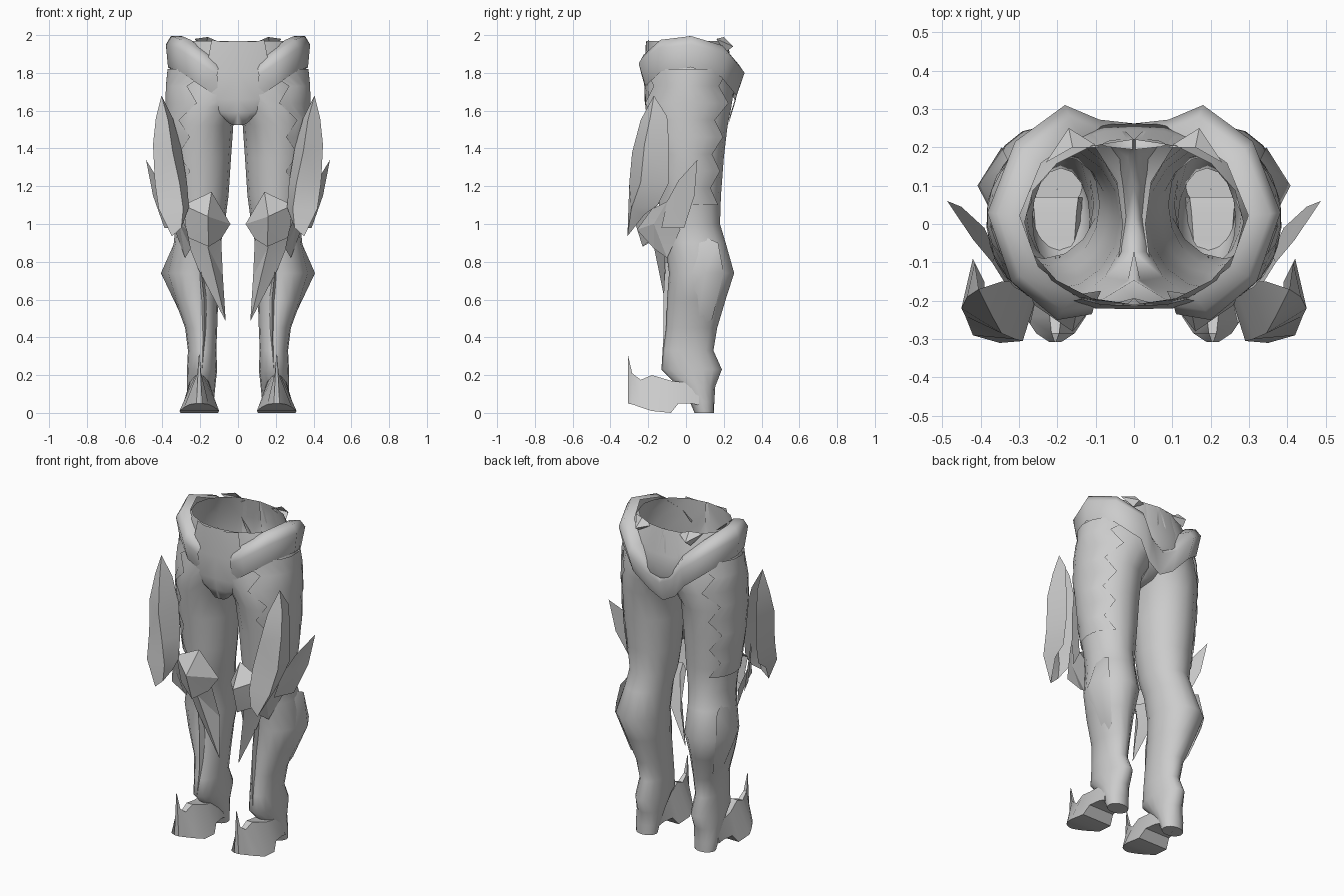
import bpy
import bmesh
from math import cos, sin, radians, tau

default = bpy.data.objects.get("Cube")
if default:
    bpy.data.objects.remove(default, do_unlink=True)

grey = bpy.data.materials.new("plain grey")
grey.use_nodes = True
grey.diffuse_color = (0.6, 0.6, 0.6, 1)
grey.node_tree.nodes["Principled BSDF"].inputs["Base Color"].default_value = (0.6, 0.6, 0.6, 1)


def finish(name, bm, smooth_angle):
    """Turn a left-side mesh into a mirrored, shaded object."""
    bmesh.ops.remove_doubles(bm, verts=bm.verts[:], dist=0.0005)
    bmesh.ops.recalc_face_normals(bm, faces=bm.faces[:])
    mesh = bpy.data.meshes.new(name)
    bm.to_mesh(mesh)
    bm.free()
    mesh.materials.append(grey)
    obj = bpy.data.objects.new(name, mesh)
    bpy.context.collection.objects.link(obj)
    mirror = obj.modifiers.new("mirror", 'MIRROR')
    mirror.use_clip = True
    bpy.ops.object.select_all(action='DESELECT')
    obj.select_set(True)
    bpy.context.view_layer.objects.active = obj
    bpy.ops.object.shade_smooth_by_angle(angle=radians(smooth_angle))


def sheet(name, rows, closed=False, caps=False, smooth_angle=40):
    """Skin a surface through rows of points; drop faces on the mirror plane."""
    bm = bmesh.new()
    grid = [[bm.verts.new(p) for p in row] for row in rows]
    count = len(grid[0])
    for upper, lower in zip(grid, grid[1:]):
        for i in range(count if closed else count - 1):
            j = (i + 1) % count
            bm.faces.new((upper[i], upper[j], lower[j], lower[i]))
    if caps:
        bm.faces.new(grid[0])
        bm.faces.new(grid[-1])
    inner = [f for f in bm.faces if all(v.co.x < 0.0001 for v in f.verts)]
    bmesh.ops.delete(bm, geom=inner, context='FACES')
    finish(name, bm, smooth_angle)


def fan(name, centre, rim, smooth_angle=15):
    """Faceted plate: triangles from a raised centre to its rim."""
    bm = bmesh.new()
    middle = bm.verts.new(centre)
    edge = [bm.verts.new(p) for p in rim]
    for a, b in zip(edge, edge[1:] + edge[:1]):
        bm.faces.new((middle, a, b))
    finish(name, bm, smooth_angle)


# Hip and leg sections: height, centre x, half width, front y, back y
sections = [
    (1.97, 0, .285, -.21, .22),
    (1.85, .02, .335, -.21, .24),
    (1.72, .08, .29, -.215, .255),
    (1.62, .165, .21, -.215, .24),
    (1.52, .2, .175, -.2, .22),
    (1.35, .205, .168, -.17, .2),
    (1.15, .2, .15, -.15, .185),
    (1, .2, .13, -.13, .18),
    (.9, .215, .125, -.11, .21),
    (.74, .235, .145, -.09, .255),
    (.6, .22, .115, -.1, .21),
    (.45, .195, .085, -.105, .165),
    (.33, .19, .075, -.12, .145),
    (.23, .19, .08, -.13, .19),
    (.14, .195, .075, -.04, .155),
    (.06, .2, .072, .02, .15),
    (0, .2, .065, .045, .148),
    (0, .2, .001, .09, .091),
]
SIDES = 16


def section_point(section, angle, grow=1.0):
    z, cx, rx, front, back = section
    x = cx + rx * grow * cos(angle)
    y = (front + back) / 2 + (back - front) / 2 * grow * sin(angle)
    return (max(x, 0), y, z)


def section_at(z):
    for a, b in zip(sections, sections[1:]):
        if a[0] >= z >= b[0]:
            t = (a[0] - z) / (a[0] - b[0])
            return [p + (q - p) * t for p, q in zip(a, b)]


# Hips running into both hollow legs, closed under the heels
sheet("hips_and_legs",
      [[section_point(s, tau * i / SIDES) for i in range(SIDES)] for s in sections],
      closed=True, smooth_angle=50)

# Pointed outer side of the calf
fan("calf_point", (.408, .1, .74),
    [(.315, .06, .95), (.33, .17, .9), (.345, .2, .74), (.28, .14, .5),
     (.265, .06, .44), (.3, -.02, .6), (.345, -.02, .74)], 50)

# Angular groin panel from the front waist, under the crotch and up the back
groin_path = [
    (-.212, 1.965, .14), (-.222, 1.8, .17), (-.22, 1.66, .16), (-.21, 1.59, .11),
    (-.185, 1.525, .05), (0, 1.53, .03), (.12, 1.55, .045), (.215, 1.62, .1),
    (.262, 1.7, .14), (.245, 1.82, .13), (.22, 1.96, .1),
]
sheet("groin_panel", [[(0, y, z), (w * .6, y * .99, z), (w, y * .92, z + .01)]
                      for y, z, w in groin_path], smooth_angle=60)

# Outer thigh shell with zigzag edges
rows = []
for k in range(9):
    section = section_at(1.82 - 0.09 * k)
    jag = 11 if k % 2 else -11
    start, end = -62 + jag, 50 - jag
    rows.append([section_point(section, radians(start + (end - start) * i / 8), 1.05)
                 for i in range(9)])
sheet("thigh_shell", rows)

# Raised hip band: peaks at each side, drops to a V at the back
band_path = [
    (.11, -.235, 1.79), (.2, -.25, 1.85), (.32, -.15, 1.93), (.382, .03, 1.95),
    (.31, .215, 1.9), (.18, .31, 1.8), (.09, .272, 1.7), (0, .262, 1.65),
]
sheet("hip_band", [[(x * .78, y * .74, z + .045), (x * .93, y * .9, z + .045), (x, y, z),
                    (x * .97, y * .86, z - .12)]
                   for x, y, z in band_path], smooth_angle=60)

# Small flaps on the back of the waist rim
fan("waist_flap", (.17, .25, 1.94),
    [(.09, .2, 1.96), (.16, .2, 1.99), (.23, .16, 1.98), (.18, .21, 1.91)])

# Curved guard hanging in front of the outer thigh
guard_rows = [
    [(.405, -.17, 1.68)] * 4,
    [(.345, -.15, 1.56), (.37, -.24, 1.55), (.435, -.19, 1.56), (.415, -.1, 1.57)],
    [(.3, -.15, 1.4), (.345, -.285, 1.38), (.45, -.22, 1.42), (.42, -.09, 1.42)],
    [(.27, -.18, 1.22), (.31, -.3, 1.22), (.44, -.24, 1.22), (.42, -.09, 1.22)],
    [(.26, -.21, 1.09), (.29, -.305, 1.08), (.42, -.29, 1.08), (.39, -.15, 1.1)],
    [(.28, -.24, 1.03), (.3, -.305, .98), (.35, -.31, .935), (.39, -.22, 1.05)],
]
sheet("thigh_guard", guard_rows, smooth_angle=50)

# Knee: side fin, linking plate, cap and long inner spike
fan("knee_fin", (.4, -.04, 1.12),
    [(.487, .06, 1.34), (.42, -.04, 1.23), (.37, -.1, 1.12),
     (.335, -.13, .98), (.39, -.01, .98), (.45, .045, 1.15)])
fan("knee_side_plate", (.31, -.17, 1),
    [(.37, -.1, 1.12), (.32, -.18, 1.08), (.27, -.26, .97),
     (.25, -.17, .87), (.28, -.1, .82), (.335, -.03, .97)])
fan("knee_cap", (.16, -.28, 1.04),
    [(.14, -.18, 1.17), (.29, -.19, 1.1), (.27, -.17, .93),
     (.155, -.23, .88), (.09, -.16, .92), (.04, -.13, 1)])
fan("knee_spike", (.16, -.17, .88),
    [(.16, -.2, .94), (.29, -.12, .96), (.21, -.11, .76),
     (.065, -.09, .485), (.08, -.06, .72), (.09, -.13, .94)])

# Slim ridge down the shin
ridge = [(.8, .2, .005), (.6, .18, .015), (.4, .18, .015), (.23, .19, .025)]
sheet("shin_ridge", [[(x - w, -.085, z), (x, -.105 - w, z), (x + w, -.085, z)]
                     for z, x, w in ridge], smooth_angle=20)

# Shoe with a curled, pointed toe: y, sole z, top z, sole and top half widths
shoe = [
    (.07, .04, .15, .07, .06), (.03, .05, .16, .075, .055),
    (-.04, .05, .165, .085, .05), (-.08, 0, .17, .1, .045), (-.18, .01, .2, .105, .02),
    (-.24, .03, .175, .08, .015), (-.285, .045, .21, .05, .01), (-.308, .05, .31, .015, .002),
]
sheet("curled_shoe", [[(.205 - low, y, base), (.205 + low, y, base),
                       (.205 + high, y, top), (.205 - high, y, top)]
                      for y, base, top, low, high in shoe],
      closed=True, caps=True, smooth_angle=30)
